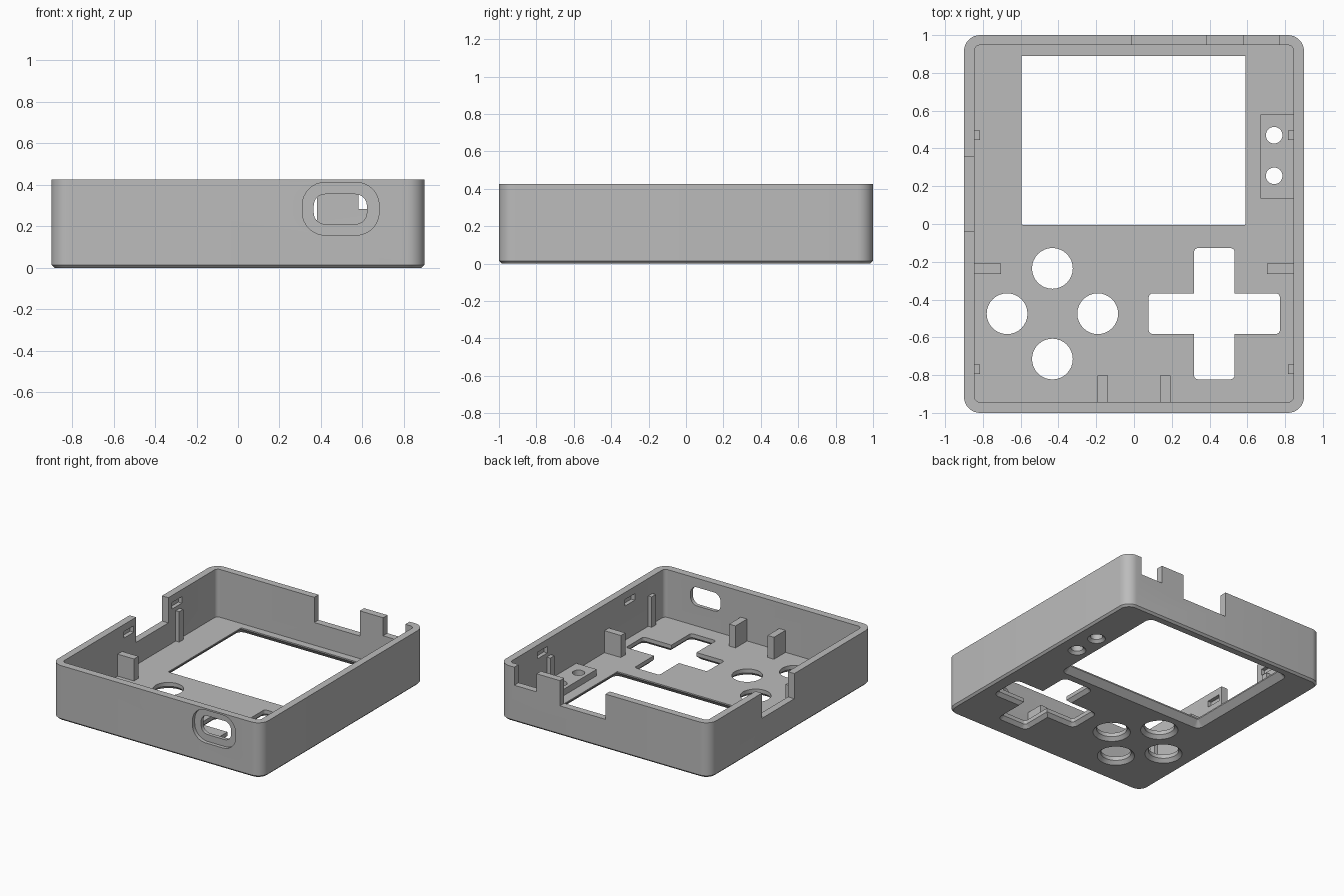
import bpy, bmesh, math
from mathutils import Matrix, Vector

cube = bpy.data.objects.get("Cube")
if cube:
    bpy.data.objects.remove(cube, do_unlink=True)

WALL, FLOOR, HEIGHT = 0.055, 0.055, 0.425
TOP = HEIGHT + 0.1

grey = bpy.data.materials.new("plain grey")
grey.use_nodes = True
grey.diffuse_color = (0.5, 0.5, 0.5, 1)
grey.node_tree.nodes["Principled BSDF"].inputs["Base Color"].default_value = (0.5, 0.5, 0.5, 1)


def outline(hx, hy, r, seg=8):
    """Rounded rectangle as a list of 2D points."""
    pts = []
    for i, (sx, sy) in enumerate([(1, 1), (-1, 1), (-1, -1), (1, -1)]):
        for k in range(seg + 1):
            a = (i + k / seg) * math.pi / 2
            pts.append((sx * (hx - r) + r * math.cos(a), sy * (hy - r) + r * math.sin(a)))
    return pts


def loft(name, centre, hx, hy, r, levels, upright=False):
    """Stack rounded rectangles; levels are (height, outward offset) pairs."""
    bm = bmesh.new()
    rings = []
    for z, off in levels:
        ring = []
        for x, y in outline(hx + off, hy + off, max(r + off, 0.004)):
            x, y = x + centre[0], y + centre[1]
            ring.append(bm.verts.new((x, z, y) if upright else (x, y, z)))
        rings.append(ring)
    for a, b in zip(rings, rings[1:]):
        for i in range(len(a)):
            j = (i + 1) % len(a)
            bm.faces.new((a[i], a[j], b[j], b[i]))
    bm.faces.new(rings[0])
    bm.faces.new(rings[-1])
    return finish(bm, name)


def box(name, x, y, z):
    """Box from three (low, high) ranges."""
    bm = bmesh.new()
    mid = Vector([sum(v) / 2 for v in (x, y, z)])
    size = [v[1] - v[0] for v in (x, y, z)]
    bmesh.ops.create_cube(bm, size=1, matrix=Matrix.Translation(mid) @ Matrix.Diagonal((*size, 1)))
    return finish(bm, name)


def finish(bm, name):
    bmesh.ops.recalc_face_normals(bm, faces=bm.faces)
    mesh = bpy.data.meshes.new(name)
    bm.to_mesh(mesh)
    bm.free()
    mesh.materials.append(grey)
    obj = bpy.data.objects.new(name, mesh)
    bpy.context.collection.objects.link(obj)
    return obj


def cut(obj, cutters):
    """Subtract the cutters, keep the result, and remove the cutters."""
    for c in cutters:
        m = obj.modifiers.new("cut", "BOOLEAN")
        m.operation, m.solver, m.object = "DIFFERENCE", "EXACT", c
    bpy.context.view_layer.update()
    graph = bpy.context.evaluated_depsgraph_get()
    mesh = bpy.data.meshes.new_from_object(obj.evaluated_get(graph))
    obj.modifiers.clear()
    obj.data = mesh
    for c in cutters:
        bpy.data.objects.remove(c, do_unlink=True)


def opening(centre, hx, hy, r, chamfer, top=0.1):
    """Cutter through the floor, flared on the outside."""
    return loft("opening_cutter", centre, hx, hy, r,
                [(-0.01, chamfer + 0.01), (chamfer, 0), (top, 0)])


# Tray shell with softened lower edge
shell = loft("shell", (0, 0), 0.9, 1.0, 0.085, [(0, -0.015), (0.015, 0), (HEIGHT, 0)])
cutters = [loft("cavity_cutter", (0, 0.002), 0.9 - WALL, 1 - WALL, 0.03, [(FLOOR, 0), (TOP, 0)])]

# Screen window, button holes and cross-shaped pad opening
cutters.append(opening((-0.002, 0.443), 0.593, 0.447, 0.003, 0.045))
for dx, dy in [(1, 0), (-1, 0), (0, 1), (0, -1)]:
    cutters.append(opening((-0.432 + 0.24 * dx, -0.475 + 0.24 * dy), 0.108, 0.108, 0.108, 0.025))
for hx, hy in [(0.347, 0.107), (0.107, 0.347)]:
    cutters.append(opening((0.425, -0.475), hx, hy, 0.02, 0.025))

# Two small holes, shared by the floor and the raised pad
def small_holes():
    return [opening((0.742, y), 0.044, 0.044, 0.044, 0.02, 0.2) for y in (0.47, 0.255)]
cutters += small_holes()

# Notches in the rear and side walls
cutters.append(box("notch_cutter", (-0.01, 0.38), (0.9, 1.1), (0.23, TOP)))
cutters.append(box("notch_cutter", (0.58, 0.77), (0.9, 1.1), (0.285, TOP)))
cutters.append(box("notch_cutter", (-1.0, -0.8), (-0.04, 0.355), (0.23, TOP)))

# Port in the front wall, with a shallow recess around it
cutters.append(loft("recess_cutter", (0.495, 0.285), 0.185, 0.127, 0.11, [(-1.1, 0), (-0.972, 0)], True))
cutters.append(loft("port_cutter", (0.493, 0.283), 0.128, 0.072, 0.055, [(-1.1, 0), (-0.9, 0)], True))

# Blind clip slots inside the side walls
for side, y in [(-1, -0.13), (-1, 0.46), (1, 0.55), (1, -0.52)]:
    xs = sorted((side * 0.8, side * 0.875))
    cutters.append(box("slot_cutter", xs, (y - 0.06, y + 0.06), (0.32, 0.37)))
cut(shell, cutters)

# Raised pad around the small holes
pad = box("small_button_pad", (0.67, 0.86), (0.135, 0.58), (0.03, 0.105))
cut(pad, small_holes())

# Support ribs and thin posts, mirrored left and right
for side, label in [(1, "left"), (-1, "right")]:
    def span(a, b):
        return sorted((side * a, side * b))
    box(label + "_side_rib", span(0.705, 0.86), (-0.265, -0.21), (0.03, 0.225))
    box(label + "_front_rib", span(0.137, 0.192), (-0.96, -0.802), (0.03, 0.225))
    for end, y in [("rear", 0.47), ("front", -0.77)]:
        box(f"{label}_{end}_post", span(0.815, 0.86), (y - 0.025, y + 0.025), (0.03, 0.29))

# Smooth the rounded corners and keep the edges sharp
bpy.ops.object.select_all(action="DESELECT")
for obj in (shell, pad):
    obj.select_set(True)
bpy.context.view_layer.objects.active = shell
bpy.ops.object.shade_smooth_by_angle(angle=math.radians(30))
